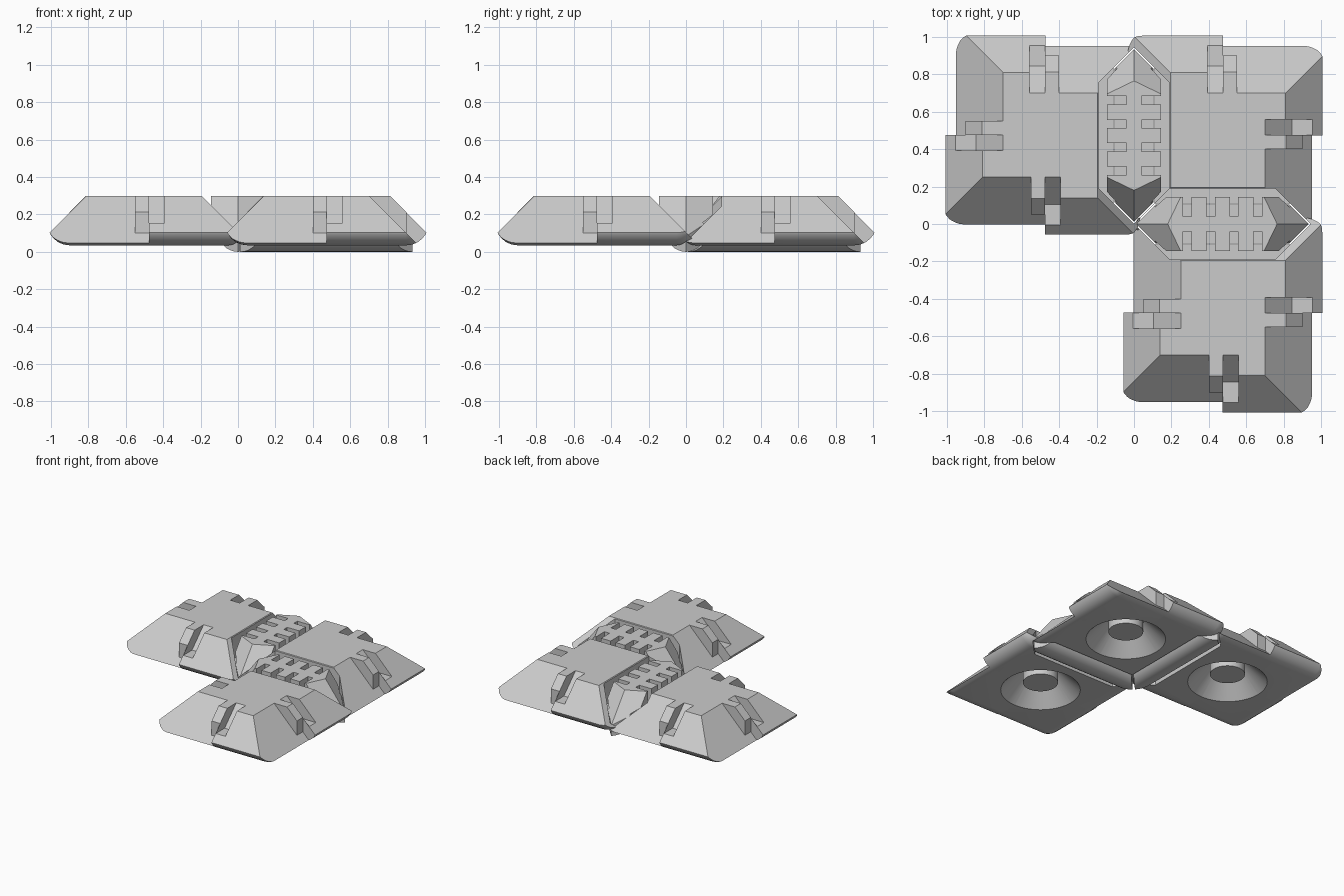
import bpy, bmesh, math
from mathutils import Vector, Matrix

if "Cube" in bpy.data.objects:
    bpy.data.objects.remove(bpy.data.objects["Cube"])

TOP, BASE, HALF, R = 0.3, 0.035, 0.545, 0.12
LEN = 0.945                                    # hinge length


def to_object(bm, name, mat=None):
    bmesh.ops.recalc_face_normals(bm, faces=bm.faces)
    me = bpy.data.meshes.new(name)
    if mat:
        bm.transform(mat)
    bm.to_mesh(me)
    bm.free()
    ob = bpy.data.objects.new(name, me)
    bpy.context.collection.objects.link(ob)
    return ob


def boolean(ob, tool, op):
    m = ob.modifiers.new(op, 'BOOLEAN')
    m.operation, m.object, m.solver = op, tool, 'EXACT'
    tool.hide_render = True
    bpy.context.view_layer.objects.active = ob
    bpy.ops.object.modifier_apply(modifier=m.name)
    bpy.data.objects.remove(tool)


def slice_off(bm, co, no):
    bmesh.ops.bisect_plane(bm, geom=bm.verts[:] + bm.edges[:] + bm.faces[:], dist=1e-6,
                           plane_co=co, plane_no=no, clear_outer=True)
    edges = [e for e in bm.edges if e.is_boundary]
    if edges:
        bmesh.ops.holes_fill(bm, edges=edges, sides=0)


def extrude(points, vec, name, mat=None):
    bm = bmesh.new()
    f = bm.faces.new([bm.verts.new(p) for p in points])
    r = bmesh.ops.extrude_face_region(bm, geom=[f])
    bmesh.ops.translate(bm, vec=vec, verts=[v for v in r['geom'] if isinstance(v, bmesh.types.BMVert)])
    return to_object(bm, name, mat)


def cone(r1, r2, z1, z2, mat):
    bm = bmesh.new()
    bmesh.ops.create_cone(bm, cap_ends=True, segments=64, radius1=r1, radius2=r2, depth=z2 - z1,
                          matrix=Matrix.Translation((0, 0, (z1 + z2) / 2)))
    return to_object(bm, "cone", mat)


def hex_prism(w, z0, z1, mat):
    pts = [(0, 0), (w, w), (w, LEN - w), (0, LEN), (-w, LEN - w), (-w, w)]
    return extrude([(x, y, z0) for x, y in pts], (0, 0, z1 - z0), "hinge_cut", mat)


def quadrant(k, hinged, mat):
    # quarter of a round-edged slab; one side is a tongue, the next a recess
    c, e, n = HALF - R, -0.002, 6
    pts = [(e, e, TOP), (HALF, e, TOP), (e, HALF, TOP), (e, e, BASE)]
    for i in range(n + 1):
        p = math.pi / 2 * i / n
        z = BASE + R - R * math.cos(p)
        s = R * math.sin(p)
        pts += [(e, c + s, z), (c + s, e, z)]
        for j in range(n + 1):
            a = math.pi / 2 * j / n
            x, y = c + s * math.cos(a), c + s * math.sin(a)
            pts.append((x, y, z))
            if i == n:
                pts.append((x, y, TOP))
    bm = bmesh.new()
    for p in pts:
        bm.verts.new(p)
    bmesh.ops.remove_doubles(bm, verts=bm.verts, dist=1e-5)
    r = bmesh.ops.convex_hull(bm, input=bm.verts)
    junk = [g for g in set(r['geom_interior'] + r['geom_unused']) if isinstance(g, bmesh.types.BMVert)]
    bmesh.ops.delete(bm, geom=junk, context='VERTS')
    bmesh.ops.dissolve_limit(bm, angle_limit=0.01, verts=bm.verts, edges=bm.edges)
    d0 = 0.58 if k in hinged else 0.635
    d1 = 0.58 if (k + 1) % 4 in hinged else 0.525
    slice_off(bm, (d0, 0, 0), (1, 0, 1))
    slice_off(bm, (0, d1, 0), (0, 1, 1))
    return to_object(bm, "quadrant", mat)


AB = Matrix.Identity(4)                         # hinge running along y
AC = Matrix.Rotation(-math.pi / 2, 4, 'Z')      # hinge running along x


def panel(name, x, y, hinged, hinges):
    loc = Matrix.Translation((x, y, 0))
    rot = [loc @ Matrix.Rotation(k * math.pi / 2, 4, 'Z') for k in range(4)]
    ob = quadrant(0, hinged, rot[0])
    ob.name = ob.data.name = name
    for k in range(1, 4):
        boolean(ob, quadrant(k, hinged, rot[k]), 'UNION')
    # clip knob and matching pocket on every free side
    for k in range(4):
        if k in hinged:
            continue
        knob = [(.2, .08), (.425, .08), (.425, .213), (.338, TOP), (.2, TOP)]
        pocket = [(.225, TOP), (.37, .155), (.55, .155), (.55, .4), (.225, .4)]
        boolean(ob, extrude([(a, -.075, b) for a, b in knob], (0, .077, 0), "knob", rot[k]), 'UNION')
        boolean(ob, extrude([(a, 0, b) for a, b in pocket], (0, .083, 0), "pocket", rot[k]), 'DIFFERENCE')
    # conical recess with central boss underneath
    boolean(ob, cone(.305, .125, .015, .195, loc), 'DIFFERENCE')
    boolean(ob, cone(.125, .125, .095, .22, loc), 'UNION')
    # room for the hinge blocks
    for h in hinges:
        boolean(ob, hex_prism(.19, .12, .4, h), 'DIFFERENCE')
        boolean(ob, hex_prism(.11, -.1, .13, h), 'DIFFERENCE')
    return ob


def hinge(name, mat):
    # round knuckle below, wedge above
    arc = [(.105 * math.sin(a), .105 - .105 * math.cos(a))
           for a in [math.radians(-120 + 12 * i) for i in range(21)]]
    prof = arc + [(.145, .2), (.145, TOP), (-.145, TOP), (-.145, .2)]
    ob = extrude([(a, 0, b) for a, b in prof], (0, LEN, 0), name)
    bm = bmesh.new()
    bm.from_mesh(ob.data)
    # pointed ends
    for end in (0, 1):
        def f(v):
            return Vector((v[0], LEN - v[1] if end else v[1], v[2]))
        for s in (1, -1):
            slice_off(bm, f((0, .012, 0)), Vector((s, 1 if end else -1, 0)))
            p, q, r = f((0, .18, TOP)), f((s * .145, .25, TOP)), f((0, .01, .08))
            no = (q - p).cross(r - p)
            if no.z < 0:
                no = -no
            slice_off(bm, p, no)
    bmesh.ops.recalc_face_normals(bm, faces=bm.faces)
    bm.to_mesh(ob.data)
    bm.free()
    # comb slots on both sides
    for y in (.285, .41, .535, .662):
        for s in (1, -1):
            sq = [(s * .04, y - .022, .1), (s * .25, y - .022, .1), (s * .25, y + .022, .1), (s * .04, y + .022, .1)]
            boolean(ob, extrude(sq, (0, 0, .3), "slot"), 'DIFFERENCE')
    ob.data.transform(mat)
    return ob


parts = [panel("corner_panel", .475, .475, (2, 3), (AB, AC)),
         panel("left_panel", -.475, .475, (0,), (AB,)),
         panel("front_panel", .475, -.475, (1,), (AC,)),
         hinge("left_hinge", AB), hinge("front_hinge", AC)]

for ob in parts:
    bpy.ops.object.select_all(action='DESELECT')
    ob.select_set(True)
    bpy.context.view_layer.objects.active = ob
    bpy.ops.object.shade_smooth_by_angle(angle=math.radians(25))
